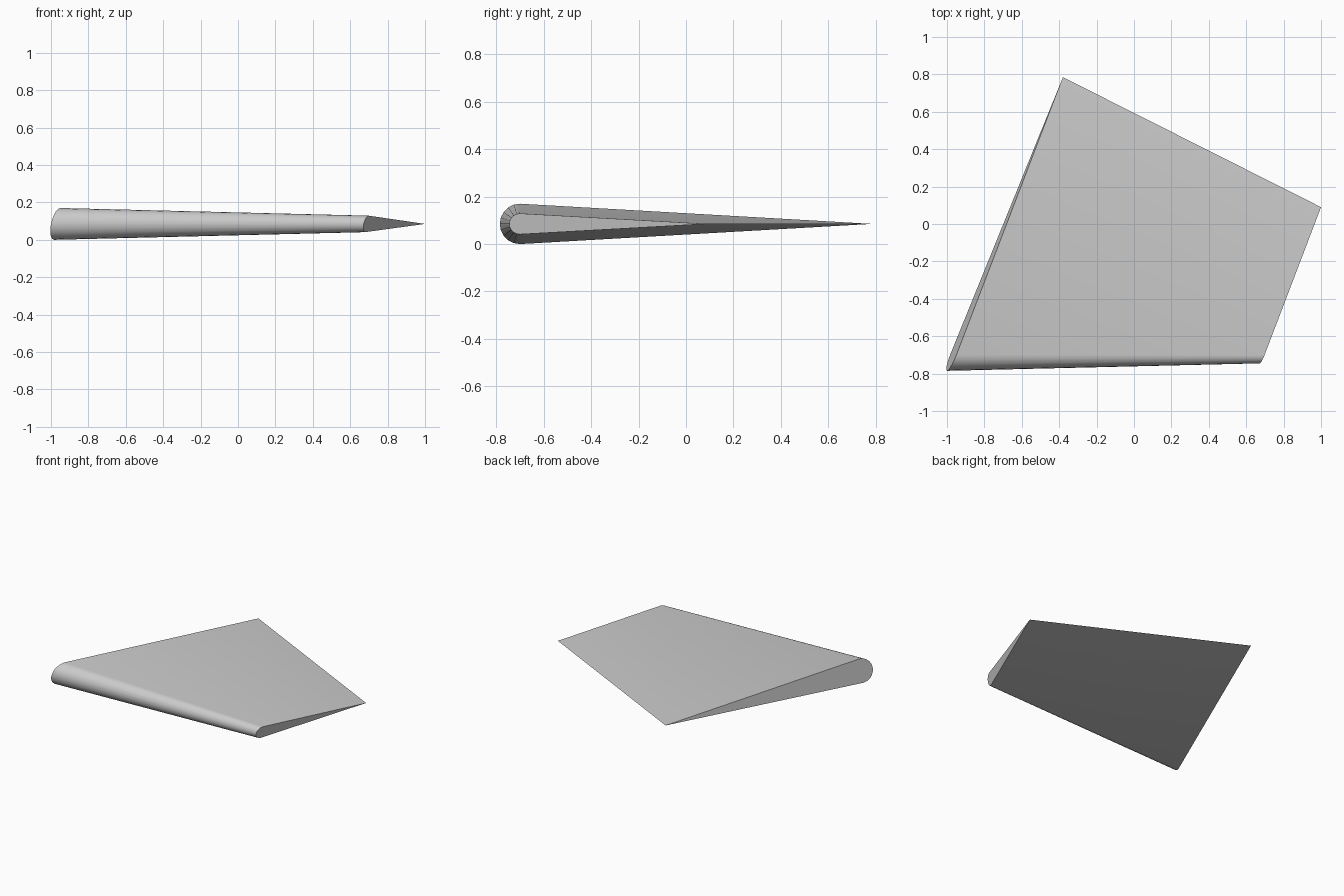
import bpy, bmesh, math

if "Cube" in bpy.data.objects:
    bpy.data.objects.remove(bpy.data.objects["Cube"])

# One light grey for the whole fin
grey = bpy.data.materials.new("light grey")
grey.diffuse_color = (0.6, 0.6, 0.6, 1)
grey.use_nodes = True
grey.node_tree.nodes["Principled BSDF"].inputs["Base Color"].default_value = grey.diffuse_color

ZC = 0.085   # height of the chord plane
STEPS = 10   # segments round the leading edge


def section(bm, nose, tail, radius, lean):
    """Teardrop: half round nose, straight sides to a sharp trailing edge."""
    def at(y, z):
        t = (y - nose[1]) / (tail[1] - nose[1])
        x = nose[0] + t * (tail[0] - nose[0]) + lean * z
        return bm.verts.new((x, y, ZC + z))
    ring = []
    depth = radius[0]
    for i in range(STEPS + 1):
        a = math.pi * i / STEPS
        ring.append(at(nose[1] + depth * (1 - math.sin(a)), radius[1] * math.cos(a)))
    ring.append(at(tail[1], 0))
    return ring


# Loft from the big root section to the small tip section
bm = bmesh.new()
root = section(bm, (-1.0, -0.785), (-0.38, 0.785), (0.085, 0.085), 0.2)
tip = section(bm, (0.672, -0.745), (1.0, 0.09), (0.044, 0.044), 0.2)
n = len(root)
for i in range(n):
    j = (i + 1) % n
    bm.faces.new((root[i], root[j], tip[j], tip[i]))
bm.faces.new(root)
bm.faces.new(tip)
bmesh.ops.recalc_face_normals(bm, faces=bm.faces)

mesh = bpy.data.meshes.new("fin")
bm.to_mesh(mesh)
bm.free()
mesh.materials.append(grey)
fin = bpy.data.objects.new("fin", mesh)
bpy.context.collection.objects.link(fin)

# Smooth nose, sharp ends and trailing edge
bpy.context.view_layer.objects.active = fin
fin.select_set(True)
bpy.ops.object.shade_smooth_by_angle(angle=math.radians(35))
